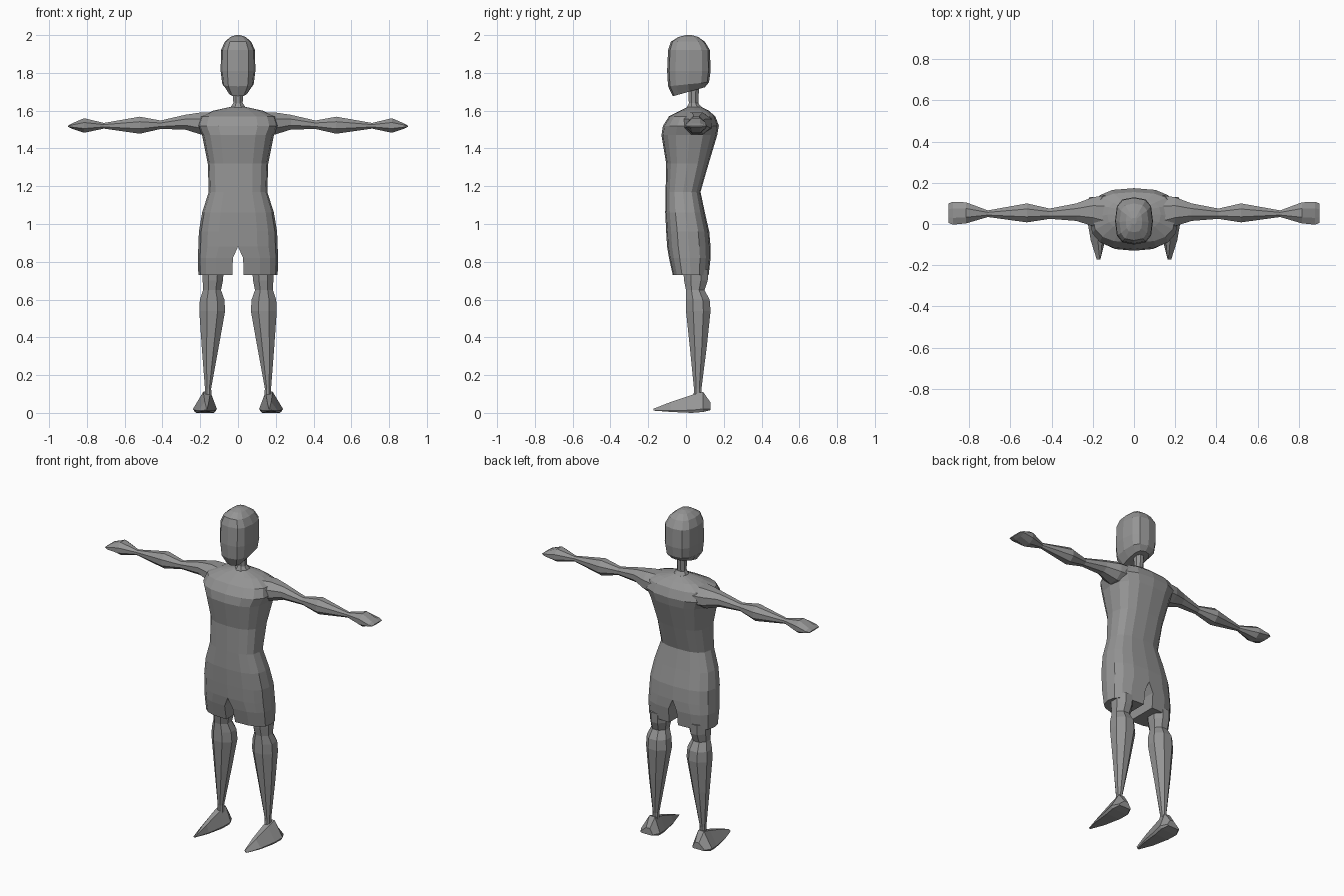
import bpy, bmesh
from math import sin, cos, pi, copysign

if "Cube" in bpy.data.objects:
    bpy.data.objects.remove(bpy.data.objects["Cube"])

GREY = (0.3, 0.3, 0.3, 1)
grey = bpy.data.materials.new("clay grey")
grey.use_nodes = True
grey.diffuse_color = GREY
grey.node_tree.nodes["Principled BSDF"].inputs["Base Color"].default_value = GREY


def power(v, p):
    return copysign(abs(v) ** p, v) if abs(v) > 1e-6 else 0.0


def finish(name, bm, mirror=False):
    bmesh.ops.recalc_face_normals(bm, faces=bm.faces)
    mesh = bpy.data.meshes.new(name)
    bm.to_mesh(mesh)
    bm.free()
    mesh.materials.append(grey)
    obj = bpy.data.objects.new(name, mesh)
    bpy.context.collection.objects.link(obj)
    if mirror:
        mod = obj.modifiers.new("Mirror", "MIRROR")
        mod.merge_threshold = 0.0005
    return obj


def loft(name, rings, axis, sides=8, p=1.0, mirror=False, turn=0.5):
    """Each ring: position on axis, then low and high bounds of the other two axes, tilt."""
    bm = bmesh.new()
    loops = []
    for pos, a0, a1, b0, b1, *tilt in rings:
        loop = []
        for i in range(sides):
            t = 2 * pi * (i + turn) / sides
            k = 1 / cos(pi / sides) if turn else 1
            u = max(-1, min(1, power(cos(t) * k, p)))
            v = max(-1, min(1, power(sin(t) * k, p)))
            co = [(a0 + a1) / 2 + u * (a1 - a0) / 2, (b0 + b1) / 2 + v * (b1 - b0) / 2]
            shift = tilt[0] * v * (b1 - b0) / 2 if tilt else 0
            co.insert(axis, pos + shift)
            loop.append(bm.verts.new(co))
        loops.append(loop)
    for lo, hi in zip(loops, loops[1:]):
        for i in range(sides):
            j = (i + 1) % sides
            bm.faces.new((lo[i], lo[j], hi[j], hi[i]))
    bm.faces.new(loops[0])
    bm.faces.new(loops[-1])
    return finish(name, bm, mirror)


# Torso and shorts: half sections (z, inner x, outer x, front y, back y), mirrored
body = [
    (0.73, 0.03, 0.21, -0.07, 0.12),
    (0.82, 0.027, 0.212, -0.09, 0.13),
    (0.88, 0, 0.21, -0.1, 0.13),
    (0.96, 0, 0.207, -0.105, 0.123),
    (1.06, 0, 0.19, -0.11, 0.1),
    (1.17, 0, 0.155, -0.108, 0.077),
    (1.32, 0, 0.16, -0.105, 0.12),
    (1.47, 0, 0.19, -0.13, 0.165),
    (1.52, 0, 0.215, -0.122, 0.174),
    (1.57, 0, 0.2, -0.09, 0.155),
    (1.6, 0, 0.13, -0.03, 0.12),
    (1.62, 0, 0.04, 0.01, 0.08),
]
COUNT = 9
bm = bmesh.new()
loops = []
for z, inner, outer, front, back in body:
    loop = []
    for i in range(COUNT):
        t = -pi / 2 + pi * i / (COUNT - 1)
        x = inner + (outer - inner) * power(cos(t), 0.75)
        y = (front + back) / 2 + (back - front) / 2 * power(sin(t), 0.75)
        loop.append(bm.verts.new((x, y, z)))
    loops.append(loop)
for n, (lo, hi) in enumerate(zip(loops, loops[1:])):
    for i in range(COUNT - 1):
        bm.faces.new((lo[i], lo[i + 1], hi[i + 1], hi[i]))
    if n < 2:  # inner thigh wall below the crotch
        bm.faces.new((lo[-1], lo[0], hi[0], hi[-1]))
bm.faces.new(loops[0])
bm.faces.new(loops[-1])
finish("torso_and_shorts", bm, True)

# Neck and head
loft("neck", [
    (1.61, -0.045, 0.045, 0.0, 0.09),
    (1.64, -0.025, 0.025, 0.015, 0.065),
    (1.74, -0.027, 0.027, 0.01, 0.07),
], 2)
loft("head", [
    (1.7, -0.05, 0.05, -0.07, 0.1, 0.28),
    (1.74, -0.083, 0.083, -0.095, 0.122, 0.1),
    (1.81, -0.092, 0.092, -0.1, 0.13),
    (1.92, -0.09, 0.09, -0.095, 0.127),
    (1.965, -0.07, 0.07, -0.08, 0.1),
    (1.99, -0.04, 0.04, -0.04, 0.065),
    (2.0, -0.012, 0.012, 0.0, 0.03),
], 2, 12, 0.7, turn=0)

# Arms with hands, rings along x give y and z bounds
loft("arms", [
    (0.13, -0.04, 0.14, 1.47, 1.59),
    (0.2, -0.01, 0.13, 1.475, 1.59),
    (0.28, 0.015, 0.1, 1.5, 1.578),
    (0.41, 0.025, 0.075, 1.503, 1.548),
    (0.52, 0.008, 0.1, 1.478, 1.568),
    (0.71, 0.034, 0.066, 1.505, 1.535),
    (0.815, 0.003, 0.105, 1.483, 1.56),
    (0.88, -0.003, 0.108, 1.505, 1.532),
    (0.9, 0.005, 0.1, 1.514, 1.52),
], 0, mirror=True)

# Legs, rings along z give x and y bounds
loft("legs", [
    (0.08, 0.14, 0.175, 0.04, 0.085),
    (0.13, 0.142, 0.175, 0.042, 0.082),
    (0.35, 0.102, 0.192, 0.02, 0.11),
    (0.54, 0.068, 0.205, 0.0, 0.13),
    (0.6, 0.072, 0.202, 0.0, 0.125),
    (0.65, 0.09, 0.185, 0.0, 0.098),
    (0.7, 0.08, 0.187, -0.01, 0.115),
    (0.76, 0.075, 0.188, -0.015, 0.118),
], 2, mirror=True)

# Feet: pointed wedge, stations along y (y, half width, sole z, top z)
FOOT_X = 0.175
stations = [
    (-0.172, 0.006, 0.012, 0.022),
    (-0.08, 0.035, 0.005, 0.058),
    (0.03, 0.054, 0.0, 0.095),
    (0.09, 0.063, 0.005, 0.112),
    (0.13, 0.042, 0.015, 0.055),
]
bm = bmesh.new()
loops = []
for y, w, sole, top in stations:
    rim = sole + 0.15 * (top - sole)
    outline = [(-w, rim), (-w * 0.85, sole), (w * 0.85, sole), (w, rim), (w * 0.3, top), (-w * 0.3, top)]
    loops.append([bm.verts.new((FOOT_X + x - 0.01 * (i > 3), y, z)) for i, (x, z) in enumerate(outline)])
for lo, hi in zip(loops, loops[1:]):
    for i in range(6):
        j = (i + 1) % 6
        bm.faces.new((lo[i], lo[j], hi[j], hi[i]))
bm.faces.new(loops[0])
bm.faces.new(loops[-1])
finish("feet", bm, True)
